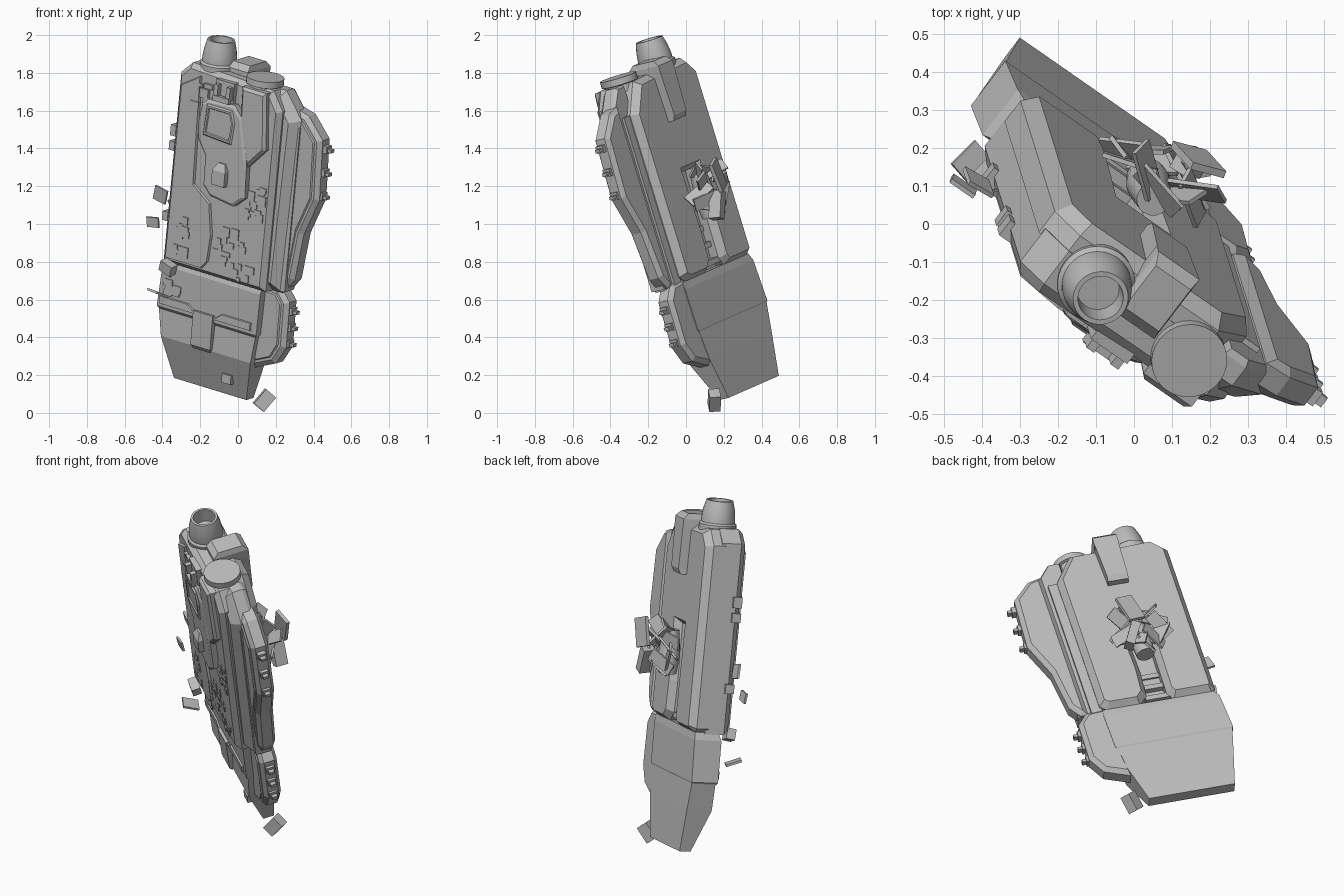
import bpy, bmesh, math, random
from mathutils import Vector, Euler

if "Cube" in bpy.data.objects:
    bpy.data.objects.remove(bpy.data.objects["Cube"])
random.seed(4)

grey = bpy.data.materials.new("plain grey")
grey.use_nodes = True
grey.diffuse_color = (0.5, 0.5, 0.5, 1)
grey.node_tree.nodes["Principled BSDF"].inputs["Base Color"].default_value = (0.5, 0.5, 0.5, 1)

# Tilted device frame: W across, U along its length, N out of its front
U = Vector((0.09, -0.29, 0.953)).normalized()
W = Vector((0.796, -0.554, -0.242))
W = (W - U * W.dot(U)).normalized()
N = W.cross(U)
CENTRE = Vector((0, 0, 1))


def place(w, n, u):
    return CENTRE + W * w + N * n + U * u


def finish(name, bm, smooth=False):
    bmesh.ops.recalc_face_normals(bm, faces=bm.faces)
    mesh = bpy.data.meshes.new(name)
    bm.to_mesh(mesh)
    bm.free()
    mesh.materials.append(grey)
    ob = bpy.data.objects.new(name, mesh)
    bpy.context.collection.objects.link(ob)
    if smooth:
        bpy.ops.object.select_all(action='DESELECT')
        ob.select_set(True)
        bpy.context.view_layer.objects.active = ob
        bpy.ops.object.shade_smooth_by_angle(angle=math.radians(35))
    return ob


def skin(name, rings, smooth=False):
    """Join equal rings of points with quads and cap both ends."""
    bm = bmesh.new()
    rows = [[bm.verts.new(p) for p in ring] for ring in rings]
    k = len(rows[0])
    for a, b in zip(rows, rows[1:]):
        for i in range(k):
            j = (i + 1) % k
            bm.faces.new((a[i], a[j], b[j], b[i]))
    bm.faces.new(rows[0])
    bm.faces.new(rows[-1])
    return finish(name, bm, smooth)


def inset(pts, d):
    """Move every side of an outline inwards by d."""
    area = sum(a[0] * b[1] - b[0] * a[1] for a, b in zip(pts, pts[1:] + pts[:1]))
    s = 1 if area > 0 else -1
    out = []
    for i, p in enumerate(pts):
        p = Vector(p)
        e = (p - Vector(pts[i - 1])).normalized()
        f = (Vector(pts[(i + 1) % len(pts)]) - p).normalized()
        m = Vector((-e.y - f.y, e.x + f.x)) * s
        out.append(p + m * (2 * d / max(m.length_squared, 0.5)))
    return out


def layered(name, pts, layers):
    """Outline in (w, u) stacked through (n, inset) layers."""
    return skin(name, [[place(w, n, u) for w, u in inset(pts, d)] for n, d in layers])


def loft(name, sections):
    """Rectangular sections given as (u, w0, w1, n0, n1)."""
    return skin(name, [[place(a, c, u), place(b, c, u), place(b, d, u), place(a, d, u)]
                       for u, a, b, c, d in sections])


def block(name, w0, w1, n0, n1, u0, u1):
    return loft(name, [(u0, w0, w1, n0, n1), (u1, w0, w1, n0, n1)])


def lathe(name, w, n, profile, seg=32):
    return skin(name, [[place(w + r * math.cos(i * math.tau / seg), n + r * math.sin(i * math.tau / seg), u)
                        for i in range(seg)] for r, u in profile], True)


def loose(name, loc, size, turn):
    bm = bmesh.new()
    bmesh.ops.create_cube(bm, size=1)
    rot = Euler([math.radians(t) for t in turn]).to_matrix()
    for v in bm.verts:
        v.co = Vector(loc) + rot @ Vector(a * b for a, b in zip(v.co, size))
    return finish(name, bm)


# Main housing, its lower right flank and the notched back panel
layered("main_housing", [(-.38, -.28), (.3, -.28), (.3, .72), (.23, .82), (-.31, .84), (-.38, .77)],
        [(0, 0), (.11, 0), (.14, .025)])
layered("side_flank", [(.2, -.28), (.365, -.28), (.385, .68), (.27, .82), (.2, .82)],
        [(-.03, .01), (-.01, 0), (.05, 0), (.1, .05)])
layered("back_panel", [(-.385, -.25), (-.36, -.275), (-.15, -.275), (-.12, -.23), (-.125, .1), (-.13, .27), (-.01, .27),
                       (-.02, -.05), (-.01, -.22), (.04, -.275), (.22, -.275), (.26, -.24), (.26, .66), (.15, .82),
                       (-.31, .835), (-.385, .755)], [(.02, 0), (-.05, 0), (-.09, .03)])
for i in range(3):
    block("notch_rib", -.13, .0, -.05 + i * .02, .02, -.25 + i * .09, -.22 + i * .09)

# Tapered lower section with its collar
loft("lower_collar", [(-.27, -.375, .25, -.055, .08), (-.31, -.395, .255, -.06, .095),
                      (-.54, -.41, .25, -.06, .092), (-.555, -.4, .24, -.05, .08)])
loft("lower_end", [(-.545, -.405, .24, -.056, .08), (-.7, -.37, .225, -.058, .085), (-.935, -.316, .165, -.058, .005)])
layered("collar_band", [(-.4, -.47), (-.2, -.47), (-.16, -.5), (-.02, -.5), (.02, -.47), (.22, -.47),
                        (.22, -.53), (-.4, -.53)], [(.07, 0), (.102, .01)])
loft("centre_tab", [(-.5, -.16, -.03, .07, .11), (-.69, -.16, -.03, .06, .105), (-.71, -.15, -.04, .06, .09)])
block("small_tab", .03, .09, .02, .06, -.86, -.81)

# Side pods with clips
upper_pod = [(.33, .73), (.41, .71), (.515, .6), (.53, .27), (.45, .06), (.42, -.2), (.37, -.27), (.33, -.27)]
lower_pod = [(.2, -.25), (.34, -.26), (.4, -.33), (.405, -.58), (.35, -.68), (.21, -.74), (.16, -.7)]
for name, pts in (("upper_pod", upper_pod), ("lower_pod", lower_pod)):
    layered(name, pts, [(-.055, .025), (-.035, 0), (.025, 0), (.045, .025)])
    layered(name + "_front_rim", pts, [(.04, .035), (.052, .045)])
for w, first in ((.53, .55), (.405, -.38)):
    step = .13 if w > .5 else .09
    for i in range(3):
        u = first - i * step
        block("clip_base", w - .03, w + .012, -.025, .02, u - .02, u + .02)
        block("clip_tooth", w, w + .035, -.018, .012, u - .012, u + .006)
block("back_rail", .25, .31, -.045, .02, -.27, .66)
block("side_rail", .3, .385, -.025, .06, -.27, .64)

# Top fittings: nozzle, capped cylinder, carrying hook
lathe("nozzle", -.2, .028, [(.1, .8), (.103, .85), (.092, .86), (.092, .88), (.086, .93), (.073, .98),
                            (.06, .98), (.056, .9)])
lathe("capped_cylinder", .126, .053, [(.085, .78), (.085, .82), (.1, .825), (.1, .86)])
loft("hook_top", [(.8, -.12, .015, -.14, .06), (.855, -.12, .015, -.14, .06), (.885, -.11, .005, -.11, .03)])
loft("hook_strap", [(.55, -.11, .005, -.125, -.08), (.58, -.11, .005, -.14, -.08), (.855, -.12, .015, -.14, -.08)])

# Front panels and the display
layered("left_front_panel", [(-.35, .72), (-.22, .8), (-.2, .2), (-.085, .12), (-.055, -.05), (-.065, -.2),
                             (-.105, -.25), (-.35, -.25)], [(.13, 0), (.153, .008)])
layered("right_front_panel", [(.06, .81), (.22, .81), (.25, .5), (.14, .38), (.07, .6)], [(.12, 0), (.16, 0), (.175, .015)])
display = [(-.195, .56), (-.18, .66), (-.145, .69), (.03, .7), (.085, .64), (.14, .42), (.15, .21), (.08, .15),
           (-.075, .17), (-.125, .22), (-.13, .38), (-.185, .46)]
layered("display_plate", display, [(.13, 0), (.172, 0), (.182, .015)])
screen = [(-.145, .5), (.03, .49), (.04, .6), (.02, .66), (-.135, .66)]
layered("screen_frame", screen, [(.177, -.012), (.191, 0), (.191, .01), (.184, .014)])
loft("display_button", [(.25, -.05, .035, .177, .212), (.33, -.05, .035, .177, .212), (.37, -.03, .015, .177, .192)])
block("switch_box", -.11, .01, .12, .165, .7, .81)
for w in (-.1, -.02):
    block("switch_post", w, w + .025, .13, .195, .72, .79)
block("switch_bar", -.1, .005, .175, .2, .7, .73)

# Broken surface patches
for cw, cu, count in ((.19, .2, 12), (.04, -.1, 14), (.17, -.16, 8), (-.28, -.1, 10), (-.21, .74, 5), (-.3, -.42, 6)):
    low = cu < -.3
    top = .1 if low else .159 if cw < -.1 else .146
    for i in range(count):
        w, u = cw + random.uniform(-.06, .06), cu + random.uniform(-.1, .1)
        a, b = random.uniform(.01, .03), random.uniform(.008, .03)
        block("broken_patch", w - a, w + a, top - .02, top, u - b, u + b)
for u, h in ((.42, .06), (.34, .05), (-.05, .05)):
    block("edge_shard", -.395, -.36, .09, .14, u, u + h)

# Torn plates and pipe bursting from the back
lathe("burst_pipe", -.06, -.13, [(.05, 0), (.06, .1), (.045, .24), (.03, .24)], 16)
hub = place(-.065, -.175, .15)
for i in range(12):
    ang = i * math.tau / 12
    spot = hub + W * math.cos(ang) * .11 + U * math.sin(ang) * .095 - N * random.uniform(-.03, .04)
    loose("torn_plate", spot, (.15, .012, .07), (random.uniform(-50, 50), random.uniform(-70, 70), -35 + random.uniform(-40, 40)))
loose("torn_bar", (.15, .165, 1.1), (.15, .07, .05), (20, 75, -10))
loose("torn_flap", (.17, .17, 1.26), (.1, .02, .16), (15, 25, -15))

# Loose fragments drifting off the model
for loc, size, turn in (((-.41, .11, 1.155), (.08, .012, .08), (20, 25, -30)),
                        ((-.33, .12, 1.1), (.07, .012, .11), (10, -35, 40)),
                        ((-.45, .1, 1.01), (.075, .012, .055), (15, 5, -35)),
                        ((-.37, .12, .77), (.08, .05, .06), (20, 30, -35)),
                        ((-.425, .16, .635), (.09, .08, .012), (15, 15, 45)),
                        ((.14, .15, .067), (.07, .06, .1), (5, 40, 10))):
    loose("loose_fragment", loc, size, turn)
